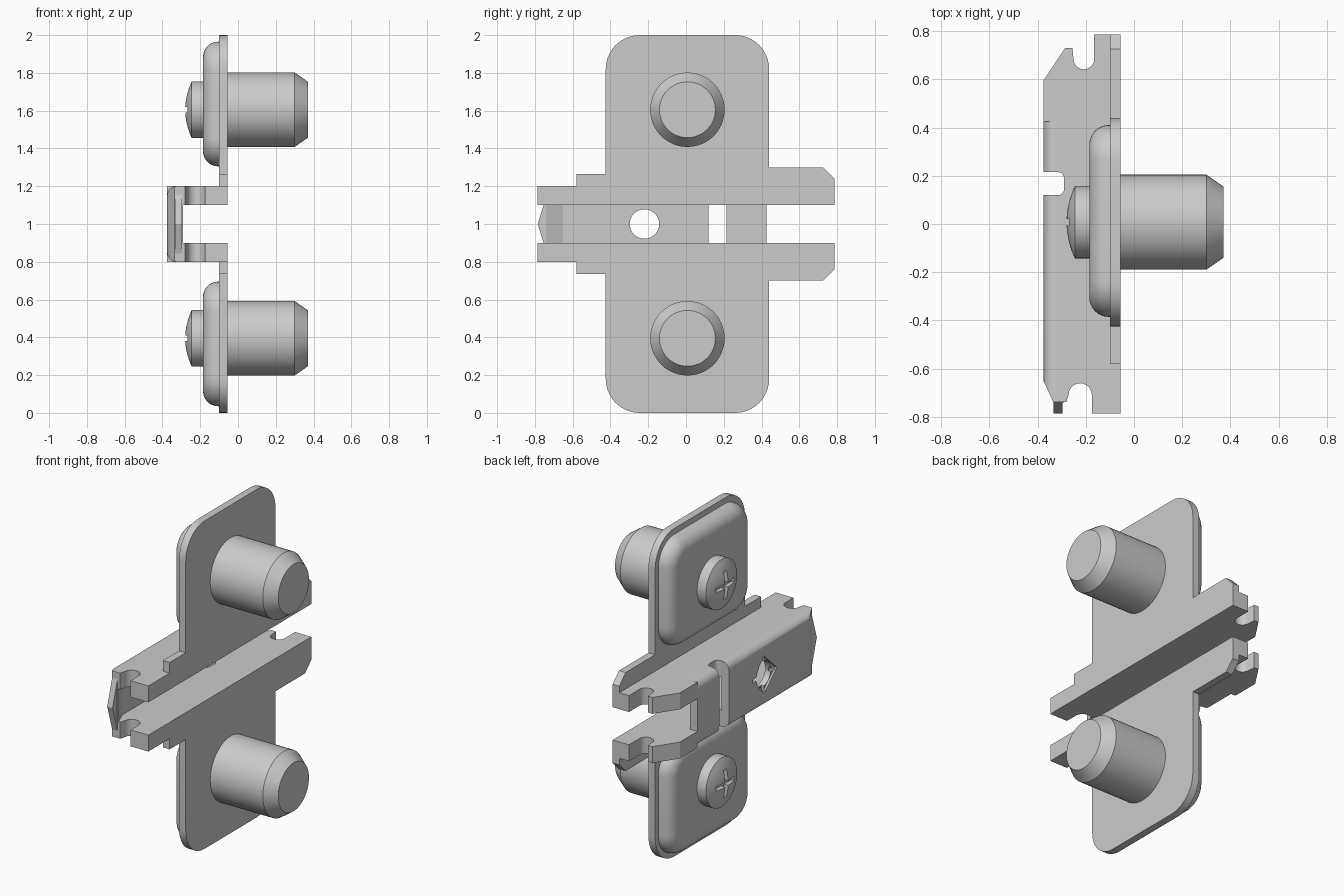
import bpy, bmesh
from math import sin, cos, pi, radians
from mathutils import Vector

if "Cube" in bpy.data.objects:
    bpy.data.objects.remove(bpy.data.objects["Cube"])


def loft(name, rings):
    """Solid skinned through matching rings, capped at both ends."""
    bm = bmesh.new()
    vs = [[bm.verts.new(p) for p in r] for r in rings]
    n = len(vs[0])
    for a, b in zip(vs, vs[1:]):
        for i in range(n):
            j = (i + 1) % n
            bm.faces.new((a[i], a[j], b[j], b[i]))
    bm.faces.new(vs[0])
    bm.faces.new(vs[-1])
    bmesh.ops.recalc_face_normals(bm, faces=bm.faces)
    me = bpy.data.meshes.new(name)
    bm.to_mesh(me)
    bm.free()
    ob = bpy.data.objects.new(name, me)
    bpy.context.collection.objects.link(ob)
    return ob


def at(axis, p, d):
    u, v = p
    return {'x': (d, u, v), 'y': (u, d, v), 'z': (u, v, d)}[axis]


def prism(name, pts, axis, a, b):
    return loft(name, [[at(axis, p, d) for p in pts] for d in (a, b)])


def rect(u0, v0, u1, v1):
    return [(u0, v0), (u1, v0), (u1, v1), (u0, v1)]


def arc(c, r, a0, a1, n=10):
    return [(c[0] + r * cos(radians(a0 + (a1 - a0) * i / n)),
             c[1] + r * sin(radians(a0 + (a1 - a0) * i / n))) for i in range(n + 1)]


def circle(c, r, n=48):
    return arc(c, r, 0, 360, n)[:-1]


def rounded(u0, v0, u1, v1, r):
    return (arc((u1 - r, v1 - r), r, 0, 90) + arc((u0 + r, v1 - r), r, 90, 180) +
            arc((u0 + r, v0 + r), r, 180, 270) + arc((u1 - r, v0 + r), r, 270, 360))


def boolean(ob, cutter, op='DIFFERENCE'):
    m = ob.modifiers.new(op.title(), 'BOOLEAN')
    m.operation, m.object, m.solver = op, cutter, 'EXACT'
    bpy.context.view_layer.objects.active = ob
    bpy.ops.object.modifier_apply(modifier=m.name)
    bpy.data.objects.remove(cutter)


def smooth(ob):
    bpy.ops.object.select_all(action='DESELECT')
    ob.select_set(True)
    bpy.context.view_layer.objects.active = ob
    bpy.ops.object.shade_smooth_by_angle(angle=radians(32))


def mirror_z(z, top):
    return z if top else 2 - z


BACK, FACE, OUT, WEB = -0.055, -0.10, -0.375, -0.325

# Side profile shared by both rail walls: hooks, slot and sloped ends
side = ([(BACK, 0.785), (-0.165, 0.785)] + arc((-0.208, 0.684), 0.043, 0, -180) +
        [(-0.255, 0.73), (-0.285, 0.73), (OUT, 0.595), (OUT, 0.215)] +
        arc((-0.315, 0.19), 0.025, 90, 0, 5) + arc((-0.315, 0.145), 0.025, 0, -90, 5) +
        [(OUT, 0.12), (OUT, -0.65), (-0.335, -0.737), (-0.28, -0.737)] +
        arc((-0.223, -0.708), 0.048, 180, 0) + [(-0.175, -0.785), (BACK, -0.785)])

# Channel rail: U section with rounded outer edges, trimmed by the side profile
r = 0.05
u_section = ([(BACK, 0.8), (BACK, 0.9), (WEB, 0.9), (WEB, 1.1), (BACK, 1.1), (BACK, 1.2)] +
             arc((OUT + r, 1.2 - r), r, 90, 180, 8) + arc((OUT + r, 0.8 + r), r, 180, 270, 8))
rail = prism("channel_rail", u_section, 'y', -0.9, 0.425)
boolean(rail, prism("trim", side, 'z', 0.7, 1.3), 'INTERSECT')

# Adjustment hole with a shallow pointed recess and four notches
hy = -0.22
boolean(rail, prism("recess", [(hy - 0.12, 1), (hy, 1.11), (hy + 0.05, 1.07),
                               (hy + 0.05, 0.93), (hy, 0.89)], 'x', -0.5, OUT + 0.012))
boolean(rail, prism("notch_a", rect(hy - 0.11, 0.988, hy + 0.11, 1.012), 'x', -0.5, OUT + 0.03))
boolean(rail, prism("notch_b", rect(hy - 0.012, 0.89, hy + 0.012, 1.11), 'x', -0.5, OUT + 0.03))
boolean(rail, prism("hole", circle((hy, 1), 0.078, 32), 'x', -0.6, 0))
smooth(rail)

# Bent tongue closing the low-y end of the rail
prism("rail_bend", [(OUT + 0.002, -0.65), (-0.335, -0.737), (-0.29, -0.74), (WEB, -0.65)],
      'z', 0.9, 1.1)
prism("rail_tip", [(-0.73, 0.82), (-0.785, 1), (-0.73, 1.18)], 'x', -0.333, -0.297)

for top in (True, False):
    tag = "upper" if top else "lower"
    flip = lambda pts: [(y, mirror_z(z, top)) for y, z in pts]
    c = (0.0075, 1.605)

    # Square-edged forked arm beyond the web
    arm = prism(tag + "_arm", side, 'z', mirror_z(1.1, top), mirror_z(1.2, top))
    boolean(arm, prism("keep", rect(-1, 0.425, 1, 1), 'z', 0.5, 1.5), 'INTERSECT')
    smooth(arm)

    # Wing plate with stepped flanges
    outline = ([(-0.58, 1.2), (-0.58, 1.265), (-0.425, 1.265)] +
               arc((-0.245, 1.82), 0.18, 180, 90) + arc((0.26, 1.82), 0.18, 90, 0) +
               [(0.44, 1.30), (0.725, 1.30), (0.785, 1.24), (0.785, 1.2)])
    smooth(prism(tag + "_wing_plate", flip(outline), 'x', FACE, BACK))

    # Cushion-shaped raised pad
    fr = 0.08
    steps = [(FACE, 0)] + [(-0.105 - fr * sin(a), fr * (1 - cos(a)))
                           for a in [i * pi / 16 for i in range(9)]]
    smooth(loft(tag + "_pad", [[at('x', p, x) for p in flip(
        rounded(-0.385 + d, 1.305 + d, 0.41 - d, 1.965 - d, 0.15 - d))] for x, d in steps]))

    # Domed screw head with cross recess
    prof = [(-0.18, 0.15), (-0.245, 0.15)] + [
        (-0.28 + 0.035 * t * t, 0.15 * t) for t in (0.9, 0.75, 0.6, 0.45, 0.3, 0.15, 0.03)]
    head = loft(tag + "_screw_head", [[at('x', p, x) for p in flip(circle(c, q))] for x, q in prof])
    w, l = 0.014, 0.085
    plus = [(-w, -l), (w, -l), (w, -w), (l, -w), (l, w), (w, w),
            (w, l), (-w, l), (-w, w), (-l, w), (-l, -w), (-w, -w)]
    boolean(head, prism("cross", flip([(c[0] + u, c[1] + v) for u, v in plus]), 'x', -0.4, -0.252))
    smooth(head)

    # Dowel with tapered tip
    smooth(loft(tag + "_dowel", [[at('x', p, x) for p in flip(circle(c, q))]
                                 for x, q in ((BACK, 0.197), (0.30, 0.197), (0.37, 0.148))]))
